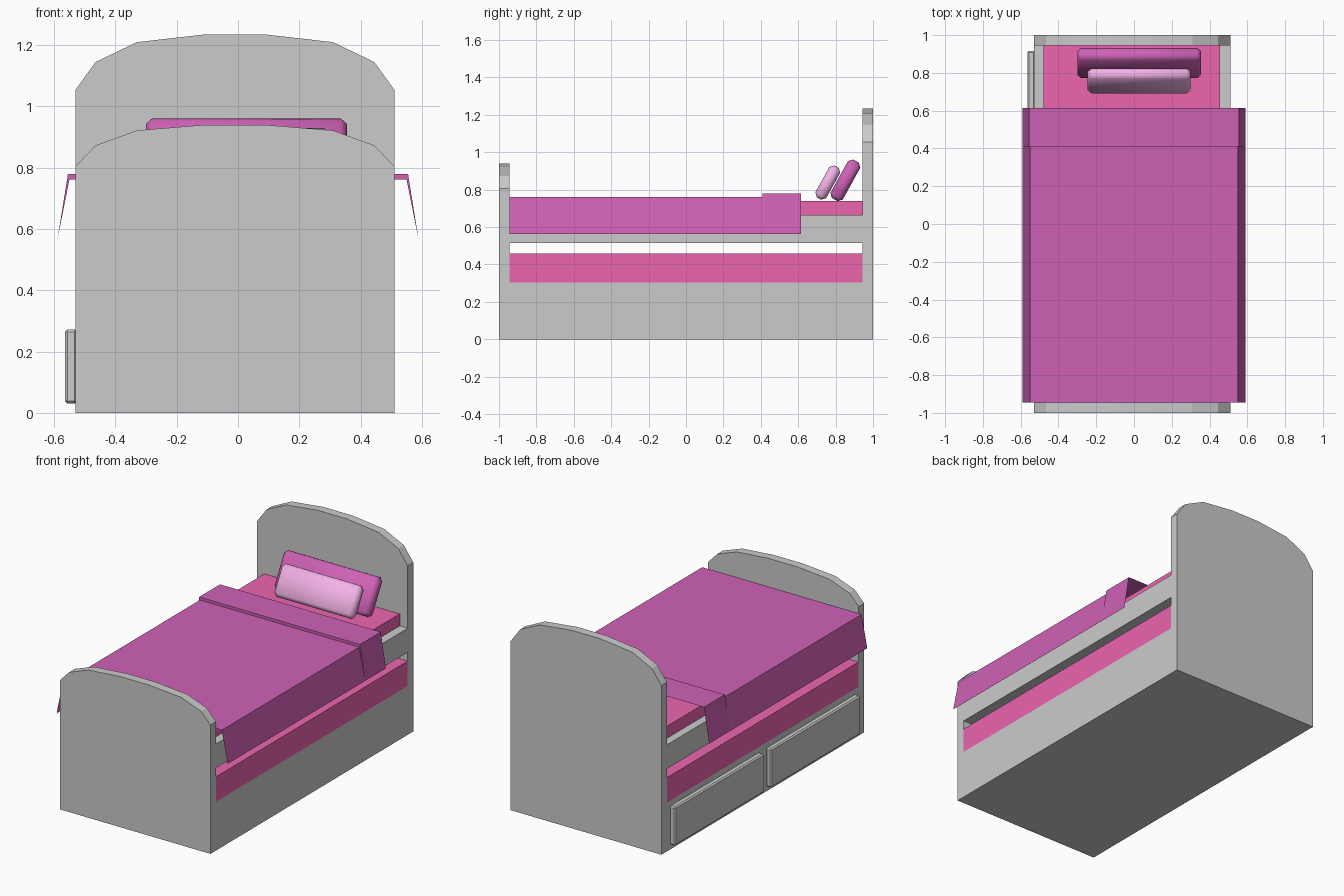
import bpy, bmesh
from math import radians

if "Cube" in bpy.data.objects:
    bpy.data.objects.remove(bpy.data.objects["Cube"])


def material(name, rgb):
    m = bpy.data.materials.new(name)
    m.diffuse_color = (*rgb, 1)
    m.use_nodes = True
    m.node_tree.nodes["Principled BSDF"].inputs["Base Color"].default_value = m.diffuse_color
    return m


RED = material("red_fabric", (0.84, 0.13, 0.43))
PURPLE = material("purple_fabric", (0.62, 0.12, 0.47))
PINK = material("pink_fabric", (0.90, 0.45, 0.80))


def mesh_object(name, verts, faces, mat=None):
    me = bpy.data.meshes.new(name)
    me.from_pydata(verts, [], faces)
    bm = bmesh.new()
    bm.from_mesh(me)
    bmesh.ops.recalc_face_normals(bm, faces=bm.faces)
    bm.to_mesh(me)
    bm.free()
    ob = bpy.data.objects.new(name, me)
    bpy.context.collection.objects.link(ob)
    if mat:
        me.materials.append(mat)
    return ob


def box(name, x, y, z, mat=None, bevel=0):
    """Box from (min, max) ranges, with its origin at the centre."""
    c = [sum(r) / 2 for r in (x, y, z)]
    h = [(r[1] - r[0]) / 2 for r in (x, y, z)]
    verts = [(i * h[0], j * h[1], k * h[2])
             for i in (-1, 1) for j in (-1, 1) for k in (-1, 1)]
    faces = [(0, 1, 3, 2), (4, 6, 7, 5), (0, 4, 5, 1),
             (2, 3, 7, 6), (0, 2, 6, 4), (1, 5, 7, 3)]
    ob = mesh_object(name, verts, faces, mat)
    ob.location = c
    if bevel:
        mod = ob.modifiers.new("bevel", 'BEVEL')
        mod.width = bevel
        mod.segments = 1
    return ob


X0, X1 = -0.53, 0.51          # sides of the wooden frame
MID = (X0 + X1) / 2
INNER = (-0.945, 0.945)       # space between the end boards


# Arched end boards
def end_board(name, y0, y1, arch):
    right = [(0.52, 0)] + list(zip((0.52, 0.455, 0.32, 0.10), arch))
    outline = right + [(-x, z) for x, z in reversed(right)]
    n = len(outline)
    verts = [(MID + x, y, z) for y in (y0, y1) for x, z in outline]
    faces = [tuple(range(n)), tuple(range(n, 2 * n))]
    faces += [(i, (i + 1) % n, n + (i + 1) % n, n + i) for i in range(n)]
    return mesh_object(name, verts, faces)


end_board("headboard", 0.945, 1.0, (1.055, 1.145, 1.21, 1.235))
end_board("footboard", -1.0, -0.945, (0.805, 0.873, 0.922, 0.94))

# Base, lower mattress, upper frame and upper mattress
box("base", (X0, X1), INNER, (0, 0.305))
box("lower_mattress", (X0, X1), INNER, (0.305, 0.46), RED)
box("upper_frame", (X0, X1), INNER, (0.515, 0.665))
box("upper_mattress", (-0.48, 0.455), INNER, (0.665, 0.74), RED)

# Drawer fronts on the left side
for name, y in (("drawer_front_head", (0.035, 0.915)),
                ("drawer_front_foot", (-0.915, -0.035))):
    box(name, (-0.565, X0 + 0.005), y, (0.03, 0.272), bevel=0.008)

# Blanket: thin draped sheet with a raised folded band near the pillows
sections = [(-0.945, 0.55, 0.762), (0.41, 0.55, 0.762),
            (0.41, 0.555, 0.78), (0.615, 0.555, 0.78)]
verts, faces = [], []
for y, w, z in sections:
    verts += [(-0.59, y, 0.562), (-w, y, z), (w, y, z), (0.59, y, 0.562)]
for s in range(3):
    for i in range(3):
        a = s * 4 + i
        # the riser's lower corners coincide, so its ends are triangles
        if s == 1 and i == 0:
            faces.append((a, a + 1, a + 5))
        elif s == 1 and i == 2:
            faces.append((a, a + 1, a + 4))
        else:
            faces.append((a, a + 1, a + 5, a + 4))
mesh_object("blanket", verts, faces, PURPLE)


# Pillows leaning towards the headboard
def pillow(name, width, thick, height, y, z, mat):
    ob = box(name, (-width / 2, width / 2), (-thick / 2, thick / 2),
             (-height / 2, height / 2), mat, bevel=0.02)
    ob.location = (0.0275, y, z)
    ob.rotation_euler.x = radians(-29)
    for p in ob.data.polygons:
        p.use_smooth = True


pillow("back_pillow", 0.655, 0.075, 0.235, 0.852, 0.850, PURPLE)
pillow("front_pillow", 0.545, 0.066, 0.195, 0.758, 0.838, PINK)
